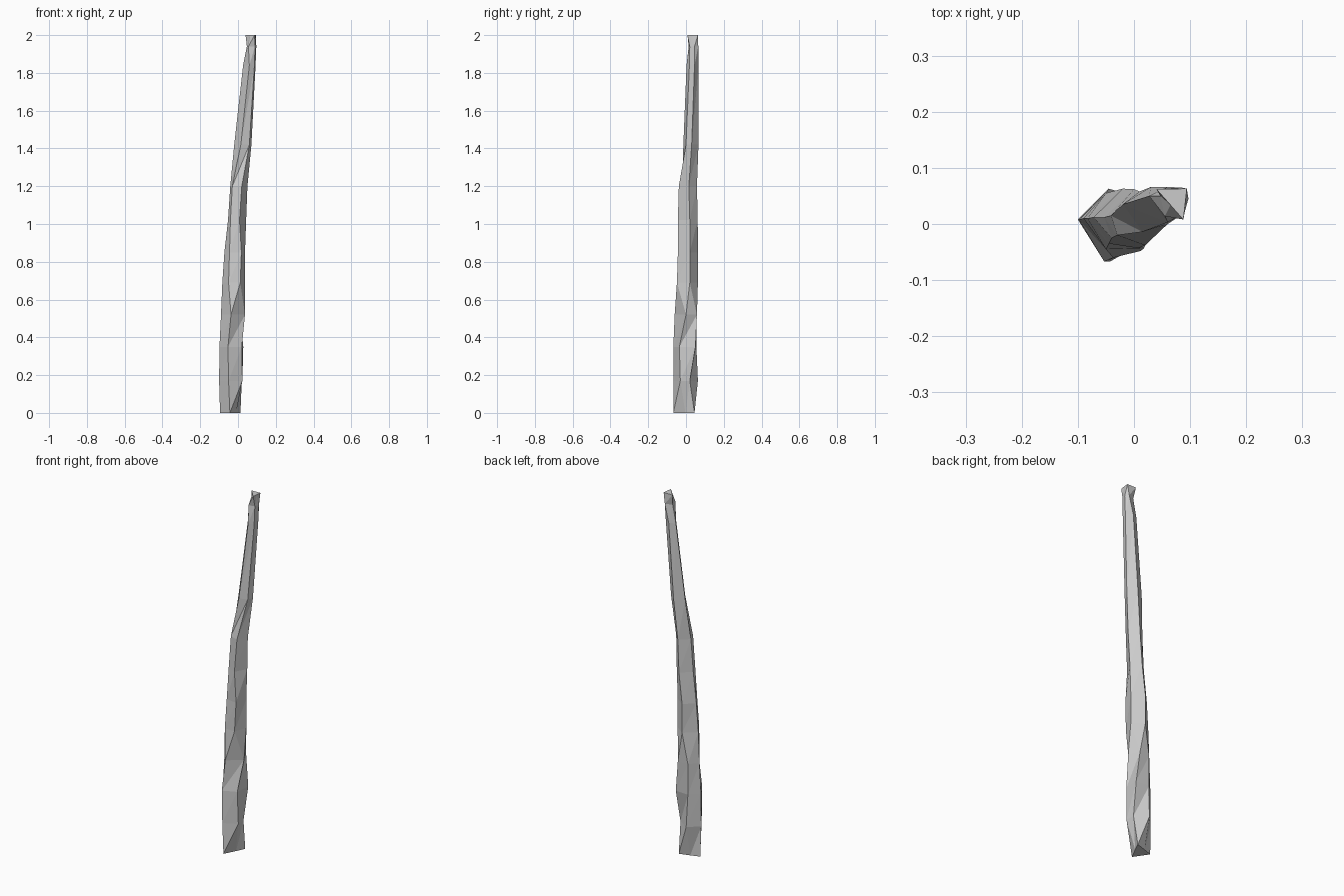
import bpy
import bmesh

# Five-sided cross-sections up the shaft: height, then corners
# left, front, right front, right back, back
SECTIONS = [
    (0.00, (-.095, .010), (-.043, -.067), (-.010, -.003), (.013, .045), (-.045, .027)),
    (0.17, (-.100, .008), (-.050, -.067), (.023, -.030), (.020, .020), (-.045, .063)),
    (0.35, (-.098, .008), (-.053, -.067), (.020, -.035), (.028, .050), (-.050, .055)),
    (0.52, (-.090, .010), (-.037, -.060), (.037, .000), (.010, .058), (-.050, .055)),
    (0.69, (-.083, .010), (-.050, -.045), (.012, -.048), (.037, .020), (-.020, .063)),
    (0.85, (-.072, .012), (-.045, -.035), (.018, -.043), (.037, .020), (-.020, .063)),
    (1.02, (-.053, .012), (-.040, -.025), (.008, -.043), (.043, .020), (.000, .062)),
    (1.20, (-.041, .015), (-.030, -.020), (.020, -.038), (.050, .015), (.010, .058)),
    (1.42, (-.020, .035), (.015, -.014), (.060, .000), (.071, .030), (.030, .066)),
    (1.84, (.027, .050), (.060, .003), (.087, .018), (.093, .045), (.060, .066)),
    (1.94, (.047, .050), (.055, .014), (.090, .020), (.097, .045), (.085, .065)),
    (2.00, (.040, .062), (.065, .034), (.088, .008), (.091, .035), (.094, .063)),
]

# Gnarled wooden pole: skin the sections with triangles and cap both ends
bm = bmesh.new()
rings = [[bm.verts.new((x, y, s[0])) for x, y in s[1:]] for s in SECTIONS]
for low, high in zip(rings, rings[1:]):
    for i in range(5):
        j = (i + 1) % 5
        bm.faces.new((low[i], low[j], high[j]))
        bm.faces.new((low[i], high[j], high[i]))
bm.faces.new(rings[0][::-1])
bm.faces.new(rings[-1])

mesh = bpy.data.meshes.new("wooden_pole")
bm.to_mesh(mesh)
bm.free()
bpy.context.collection.objects.link(bpy.data.objects.new("wooden_pole", mesh))
